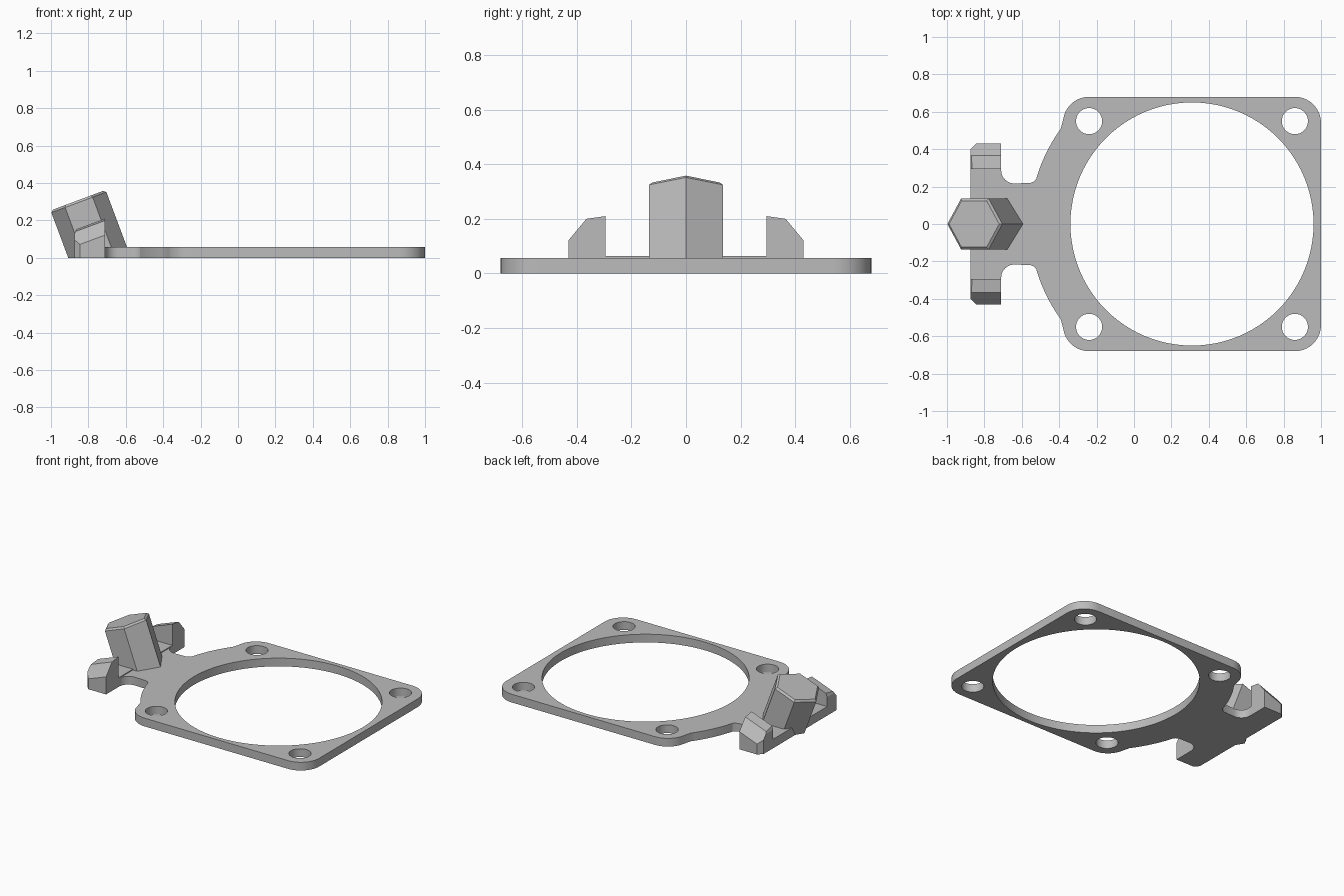
import bpy, bmesh
from math import cos, sin, radians
from mathutils import Matrix, Vector

cube = bpy.data.objects.get("Cube")
if cube:
    bpy.data.objects.remove(cube, do_unlink=True)

grey = bpy.data.materials.new("plain grey")
grey.use_nodes = True
COLOUR = (0.5, 0.5, 0.5, 1)
grey.diffuse_color = COLOUR
grey.node_tree.nodes["Principled BSDF"].inputs["Base Color"].default_value = COLOUR

THICK = 0.057
TILT = radians(-20.5)


def arc(cx, cy, r, start, end, steps=10):
    angles = [radians(start + (end - start) * i / steps) for i in range(steps + 1)]
    return [(cx + r * cos(a), cy + r * sin(a)) for a in angles]


def circle(cx, cy, r, steps):
    return arc(cx, cy, r, 0, 360, steps)[:-1]


def finish(name, bm):
    bmesh.ops.recalc_face_normals(bm, faces=bm.faces)
    mesh = bpy.data.meshes.new(name)
    bm.to_mesh(mesh)
    bm.free()
    mesh.materials.append(grey)
    obj = bpy.data.objects.new(name, mesh)
    bpy.context.collection.objects.link(obj)
    return obj


def trim(bm, point, normal):
    """Cut away the side the normal points to and cap the cut."""
    cut = bmesh.ops.bisect_plane(bm, geom=bm.verts[:] + bm.edges[:] + bm.faces[:],
                                 plane_co=point, plane_no=normal, clear_outer=True)
    edges = [e for e in cut["geom_cut"] if isinstance(e, bmesh.types.BMEdge)]
    if edges:
        bmesh.ops.holes_fill(bm, edges=edges)


def prism(points, depth):
    """Extrude a closed outline of 3D points along a vector."""
    bm = bmesh.new()
    face = bm.faces.new([bm.verts.new(p) for p in points])
    new = bmesh.ops.extrude_face_region(bm, geom=[face])["geom"]
    bmesh.ops.translate(bm, vec=depth, verts=[v for v in new if isinstance(v, bmesh.types.BMVert)])
    return bm


# Flat frame: half outline mirrored, with a big opening and four screw holes
half = arc(0.86, 0.54, 0.14, 0, 90)
half += arc(-0.24, 0.54, 0.14, 90, 160)
half += arc(0.31, 0, 0.867, 144, 164)
half += [(-0.535, 0.227), (-0.555, 0.219)]
half += arc(-0.64, 0.287, 0.07, 270, 180)
half += [(-0.71, 0.43), (-0.845, 0.43), (-0.875, 0.4)]
outline = half + [(x, -y) for x, y in reversed(half)]
loops = [outline, circle(0.31, 0, 0.65, 96)]
loops += [circle(x, y, 0.07, 32) for x in (-0.24, 0.86) for y in (-0.55, 0.55)]

curve = bpy.data.curves.new("frame_plate", "CURVE")
curve.dimensions = "2D"
curve.fill_mode = "BOTH"
curve.extrude = THICK / 2
for loop in loops:
    spline = curve.splines.new("POLY")
    spline.points.add(len(loop) - 1)
    for point, (x, y) in zip(spline.points, loop):
        point.co = (x, y, 0, 1)
    spline.use_cyclic_u = True
curve.materials.append(grey)
plate = bpy.data.objects.new("frame_plate", curve)
plate.location.z = THICK / 2
bpy.context.collection.objects.link(plate)
bpy.ops.object.select_all(action="DESELECT")
plate.select_set(True)
bpy.context.view_layer.objects.active = plate
bpy.ops.object.convert(target="MESH")
bpy.ops.object.shade_smooth_by_angle(angle=radians(25))

# Low crossbar between the two end blocks
bar = prism([(-0.875, -0.3, 0), (-0.71, -0.3, 0), (-0.71, 0.3, 0), (-0.875, 0.3, 0)],
            (0, 0, 0.063))
finish("crossbar", bar)

# End blocks with sloped tops and chamfered outer corners
profile = [(0.295, 0), (0.43, 0), (0.43, 0.122), (0.365, 0.2), (0.295, 0.21)]
for name, side in (("back_block", 1), ("front_block", -1)):
    bm = prism([(-0.71, y * side, z) for y, z in profile], (-0.165, 0, 0))
    for v in bm.verts:
        if v.co.z > 0.1:
            v.co.z += 0.37 * (v.co.x + 0.71)
    trim(bm, (-0.86, 0.415 * side, 0), (-1, side, 0))
    trim(bm, (-0.866, 0, 0.15), (-0.92, 0, 0.39))
    finish(name, bm)

# Tilted hexagonal post, trimmed level with the ground
bm = prism([(x, y, -0.2) for x, y in circle(0, 0, 0.157, 6)], (0, 0, 0.505))
rim = [e for e in bm.edges if all(v.co.z > 0.2 for v in e.verts)]
bmesh.ops.bevel(bm, geom=rim, offset=0.012, segments=1, affect="EDGES")
top = Vector((-0.855, 0, 0.308))
spin = Matrix.Rotation(TILT, 4, "Y")
bm.transform(Matrix.Translation(top - spin @ Vector((0, 0, 0.305))) @ spin)
trim(bm, (0, 0, 0), (0, 0, -1))
finish("hex_post", bm)
